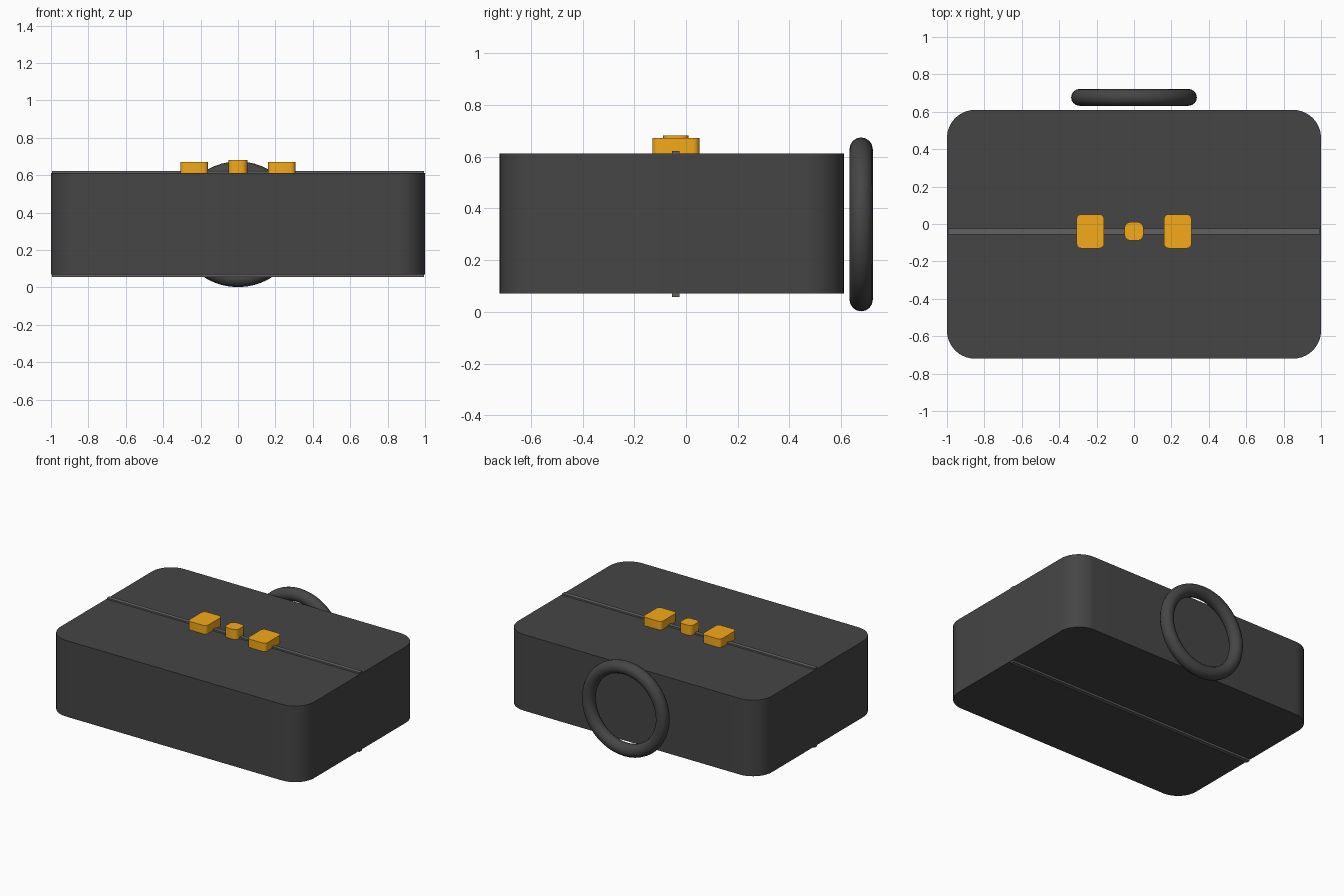
import bpy, bmesh, math

if "Cube" in bpy.data.objects:
    bpy.data.objects.remove(bpy.data.objects["Cube"])


def material(name, rgb):
    m = bpy.data.materials.new(name)
    m.diffuse_color = (*rgb, 1)
    m.use_nodes = True
    m.node_tree.nodes["Principled BSDF"].inputs["Base Color"].default_value = m.diffuse_color
    return m


leather = material("dark_leather", (0.06, 0.06, 0.06))
seam_grey = material("seam_grey", (0.12, 0.12, 0.12))
brass = material("brass", (0.9, 0.4, 0.01))


def block(name, x, y, z, mat, radius=0, segments=8):
    """Box spanning the given ranges, with its vertical edges rounded."""
    bm = bmesh.new()
    bmesh.ops.create_cube(bm, size=1)
    for v in bm.verts:
        v.co = [sum(r) / 2 + c * (r[1] - r[0]) for r, c in zip((x, y, z), v.co)]
    if radius:
        upright = [e for e in bm.edges
                   if abs(e.verts[0].co.z - e.verts[1].co.z) > 1e-4]
        bmesh.ops.bevel(bm, geom=upright, offset=radius, segments=segments,
                        profile=0.5, affect='EDGES')
    mesh = bpy.data.meshes.new(name)
    bm.to_mesh(mesh)
    bm.free()
    ob = bpy.data.objects.new(name, mesh)
    bpy.context.collection.objects.link(ob)
    finish(ob, mat)
    return ob


def finish(ob, mat):
    ob.data.materials.append(mat)
    bpy.ops.object.select_all(action='DESELECT')
    ob.select_set(True)
    bpy.context.view_layer.objects.active = ob
    bpy.ops.object.shade_smooth_by_angle(angle=math.radians(40))


# Case body and the seam plate running through it
block("case_body", (-1, 1), (-0.72, 0.61), (0.07, 0.612), leather, 0.15, 10)
block("seam", (-0.995, 0.995), (-0.055, -0.025), (0.057, 0.622), seam_grey)

# Pair of latches and the centre lock
for side, label in ((-1, "left"), (1, "right")):
    block(label + "_latch", sorted((side * 0.16, side * 0.307)),
          (-0.13, 0.052), (0.60, 0.672), brass, 0.025, 4)
block("centre_lock", (-0.05, 0.05), (-0.088, 0.01), (0.60, 0.682), brass, 0.03, 4)

# Ring handle behind the case
bpy.ops.mesh.primitive_torus_add(
    major_radius=0.291, minor_radius=0.045, major_segments=48, minor_segments=16,
    location=(0, 0.677, 0.338), rotation=(math.pi / 2, 0, 0))
handle = bpy.context.object
handle.name = "ring_handle"
finish(handle, leather)
